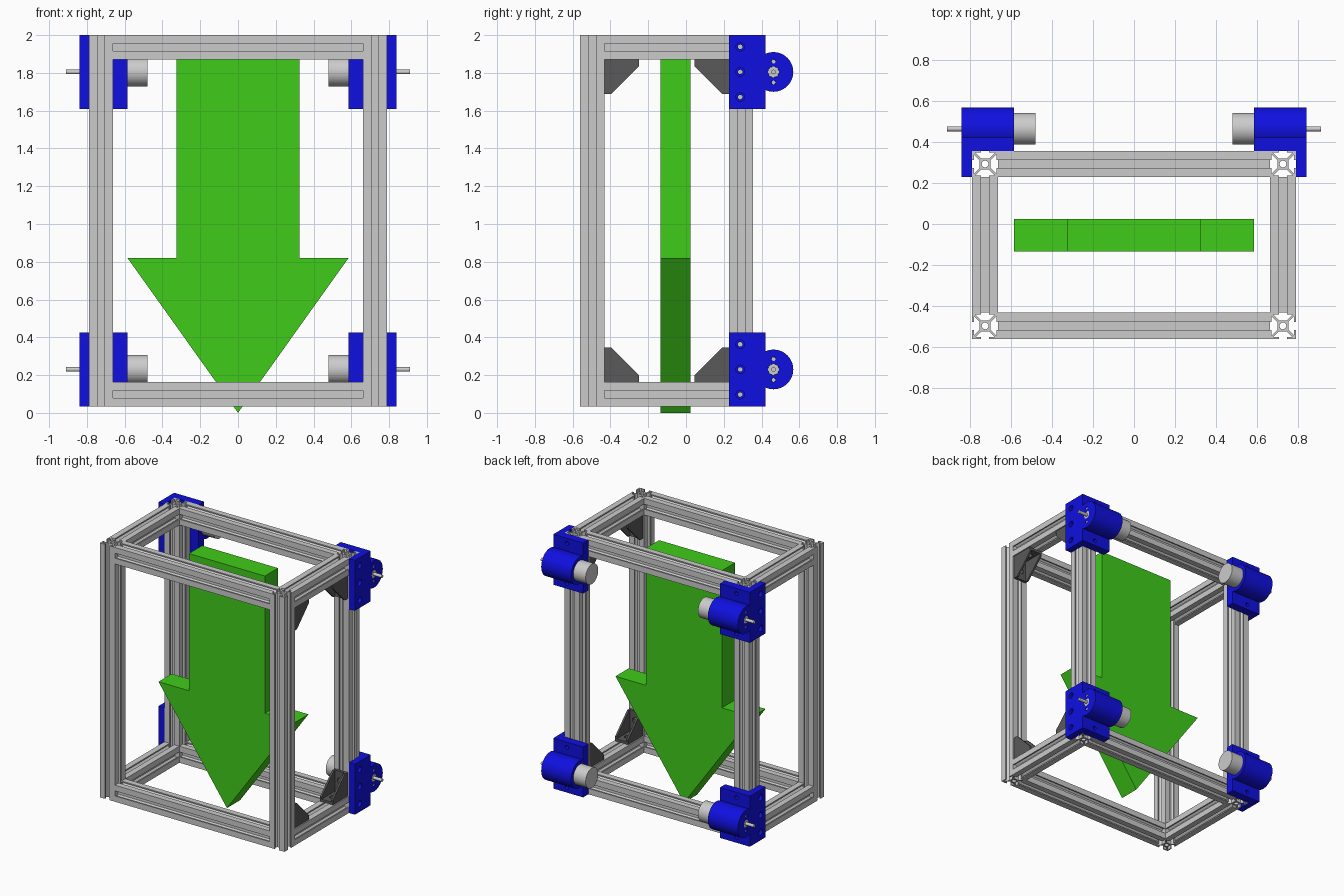
import bpy, bmesh
from math import cos, sin, pi, radians
from mathutils import Matrix

if "Cube" in bpy.data.objects:
    bpy.data.objects.remove(bpy.data.objects["Cube"])


def material(name, rgb):
    m = bpy.data.materials.new(name)
    m.diffuse_color = (*rgb, 1)
    m.use_nodes = True
    m.node_tree.nodes["Principled BSDF"].inputs["Base Color"].default_value = m.diffuse_color
    return m


GREEN = material("green", (0.05, 0.6, 0.01))
BLUE = material("blue", (0.005, 0.005, 0.75))
DARK = material("dark_grey", (0.1, 0.1, 0.1))

# profile plane per axis: X -> (y, z), Y -> (x, z), Z -> (x, y)
AXES = {
    'X': Matrix(((0, 0, 1), (1, 0, 0), (0, 1, 0))),
    'Y': Matrix(((1, 0, 0), (0, 0, 1), (0, 1, 0))),
    'Z': Matrix.Identity(3),
}


def prism(name, axis, loops, a, b, mat=None):
    """Extrude an outline (further loops are holes) along an axis from a to b."""
    a, b = min(a, b), max(a, b)
    bm = bmesh.new()
    for loop in loops:
        vs = [bm.verts.new((u, v, a)) for u, v in loop]
        for i in range(len(vs)):
            bm.edges.new((vs[i - 1], vs[i]))
    bmesh.ops.triangle_fill(bm, edges=bm.edges[:], use_beauty=True, normal=(0, 0, 1))
    ret = bmesh.ops.extrude_face_region(bm, geom=bm.faces[:])
    top = [g for g in ret['geom'] if isinstance(g, bmesh.types.BMVert)]
    bmesh.ops.translate(bm, verts=top, vec=(0, 0, b - a))
    bm.transform(AXES[axis].to_4x4())
    bmesh.ops.recalc_face_normals(bm, faces=bm.faces[:])
    for f in bm.faces:
        f.smooth = True
    me = bpy.data.meshes.new(name)
    bm.to_mesh(me)
    bm.free()
    me.set_sharp_from_angle(angle=radians(30))
    if mat:
        me.materials.append(mat)
    ob = bpy.data.objects.new(name, me)
    bpy.context.collection.objects.link(ob)
    return ob


def circle(u, v, r, n=32):
    return [(u + r * cos(2 * pi * i / n), v + r * sin(2 * pi * i / n)) for i in range(n)]


def rect(u0, u1, v0, v1):
    return [(u0, v0), (u1, v0), (u1, v1), (u0, v1)]


# slotted rail cross-section, one quarter repeated four times
H = 0.064


def rail_profile(cu, cv):
    half = [(.42, .30), (.86, .74), (.86, .30), (1, .30)]
    quarter = half + [(1, 1)] + [(y, x) for x, y in reversed(half)]
    pts = []
    for k in range(4):
        c, s = [(1, 0), (0, 1), (-1, 0), (0, -1)][k]
        pts += [(cu + H * (x * c - y * s), cv + H * (x * s + y * c)) for x, y in quarter]
    return [pts, circle(cu, cv, H * 0.26, 16)]


PX, YF, YB = 0.725, -0.496, 0.292
Z0, Z1 = 0.035, 2.0

# posts and side rails
for sx, side in ((-1, "left"), (1, "right")):
    for y, end in ((YF, "front"), (YB, "back")):
        prism(f"post_{end}_{side}", 'Z', rail_profile(sx * PX, y), Z0, Z1)
    for z, lvl in ((Z0 + H, "bottom"), (Z1 - H, "top")):
        prism(f"side_rail_{lvl}_{side}", 'Y', rail_profile(sx * PX, z), YF + H, YB - H)

# cross rails
for y, end in ((YF, "front"), (YB, "back")):
    for z, lvl in ((Z0 + H, "bottom"), (Z1 - H, "top")):
        prism(f"cross_rail_{lvl}_{end}", 'X', rail_profile(y, z), -PX + H, PX - H)

# arrow pointing down
arrow = [(0, 0), (.585, .82), (.325, .82), (.325, 1.88),
         (-.325, 1.88), (-.325, .82), (-.585, .82)]
prism("arrow", 'Y', [arrow], -0.135, 0.025, GREEN)

# corner gussets on the right side only
for y, sy, end in ((YF + H, 1, "front"), (YB - H, -1, "back")):
    for z, sz, lvl in ((Z0 + 2 * H, 1, "bottom"), (Z1 - 2 * H, -1, "top")):
        tag = f"{lvl}_{end}"
        L, T, W = 0.183, 0.02, 0.055
        web = [(0, 0), (L, 0), (L, .037), (.037, L), (0, L)]
        for x in (PX - W, PX + W - 0.014):
            prism(f"gusset_web_{tag}", 'X', [[(y + sy * u, z + sz * v) for u, v in web]],
                  x, x + 0.014, DARK)
        w = W - 0.014
        lo, hi = sorted((y, y + sy * L))
        prism(f"gusset_foot_{tag}", 'Z', [rect(PX - w, PX + w, lo, hi),
              circle(PX, y + sy * 0.11, 0.022, 20)], z, z + sz * T, DARK)
        lo, hi = sorted((z + sz * T, z + sz * L))
        prism(f"gusset_back_{tag}", 'Y', [rect(PX - w, PX + w, lo, hi),
              circle(PX, z + sz * 0.11, 0.022, 20)], y, y + sy * T, DARK)

# motor mounts with motors
MY = 0.463
for s, side in ((-1, "left"), (1, "right")):
    for z, lvl in ((0.23, "bottom"), (1.805, "top")):
        tag = f"{lvl}_{side}"
        bolts = [(0.287, z + d) for d in (-.133, 0, .133)]
        face = rect(0.228, 0.42, z - .195, z + .195)
        # side plate with counterbored bolt holes
        for x0, x1, r in ((.789, .815, .012), (.815, .84, .023)):
            prism(f"mount_plate_{tag}", 'X', [face] + [circle(*p, r, 20) for p in bolts],
                  s * x0, s * x1, BLUE)
        # plate behind the post
        u0, u1 = sorted((s * .585, s * .789))
        prism(f"mount_back_{tag}", 'Y', [rect(u0, u1, z - .195, z + .195)] +
              [circle(s * PX, z + d, .015, 20) for d in (-.155, .155)], YB + H, .42, BLUE)
        # round housing and drilled end wall
        prism(f"motor_housing_{tag}", 'X', [circle(MY, z, .105, 48)], s * .585, s * .81, BLUE)
        prism(f"housing_end_{tag}", 'X', [circle(MY, z, .105, 48), circle(MY, z, .03)] +
              [circle(MY, z + d, .012, 16) for d in (-.056, .056)], s * .81, s * .84, BLUE)
        # motor body, boss, shaft and screws
        prism(f"motor_body_{tag}", 'X', [circle(MY, z, .077, 48)], s * .48, s * .60)
        prism(f"motor_boss_{tag}", 'X', [circle(MY, z, .029)], s * .80, s * .838)
        prism(f"motor_shaft_{tag}", 'X', [circle(MY, z, .012, 20)], s * .80, s * .91)
        for d in (-.056, .056):
            prism(f"motor_screw_{tag}", 'X', [circle(MY, z + d, .011, 16)], s * .80, s * .835)
